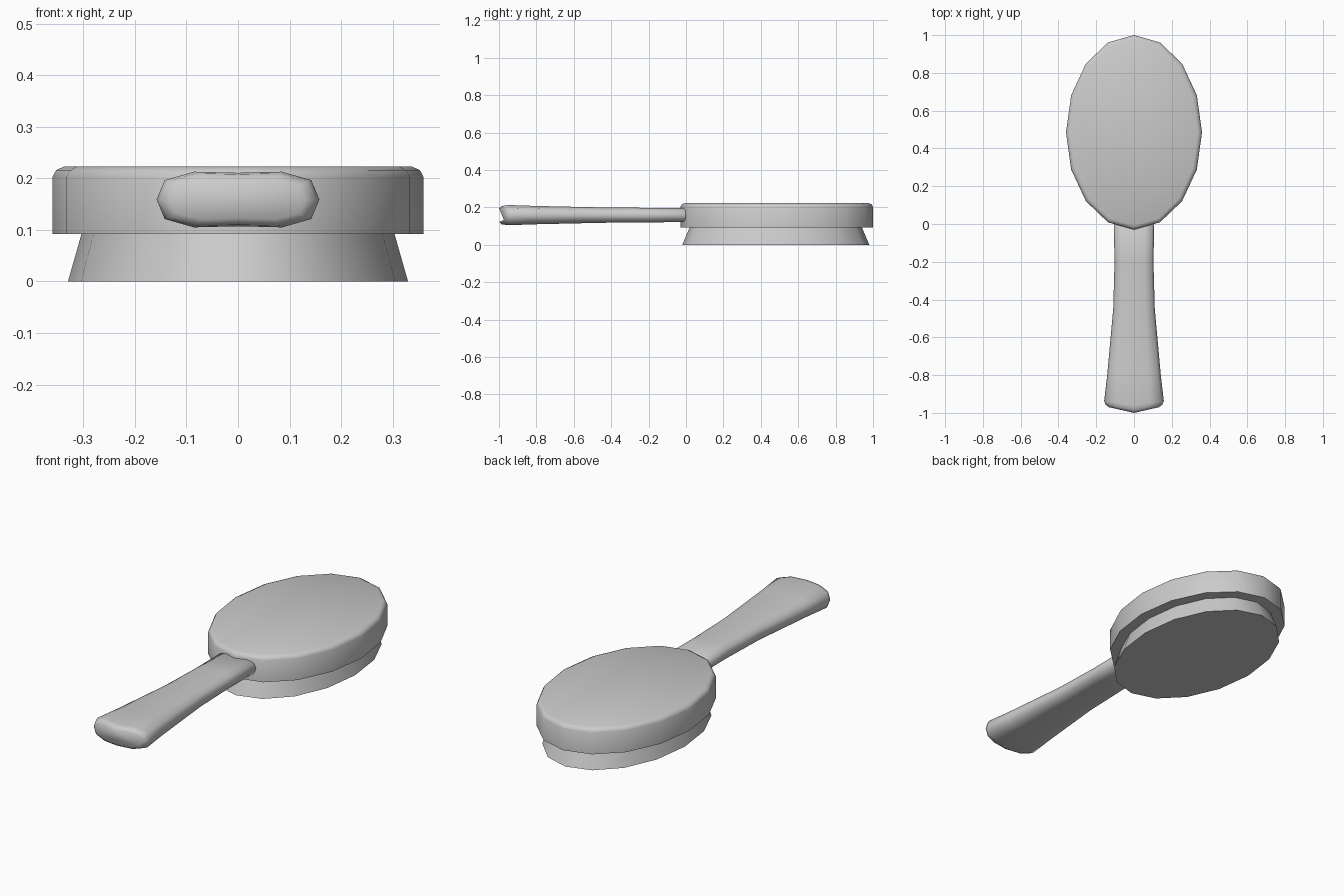
import bpy, bmesh, math

if "Cube" in bpy.data.objects:
    bpy.data.objects.remove(bpy.data.objects["Cube"])


def loft(name, rings, angle=40):
    """Skin a list of equal-length vertex rings and cap both ends."""
    bm = bmesh.new()
    loops = [[bm.verts.new(p) for p in ring] for ring in rings]
    n = len(loops[0])
    for a, b in zip(loops, loops[1:]):
        for i in range(n):
            j = (i + 1) % n
            bm.faces.new((a[i], a[j], b[j], b[i]))
    bm.faces.new(loops[0][::-1])
    bm.faces.new(loops[-1])
    bmesh.ops.recalc_face_normals(bm, faces=bm.faces[:])
    mesh = bpy.data.meshes.new(name)
    bm.to_mesh(mesh)
    bm.free()
    obj = bpy.data.objects.new(name, mesh)
    bpy.context.collection.objects.link(obj)
    bpy.ops.object.select_all(action='DESELECT')
    obj.select_set(True)
    bpy.context.view_layer.objects.active = obj
    bpy.ops.object.shade_smooth_by_angle(angle=math.radians(angle))
    return obj


def oval(rx, ry, cy, z, sides=16):
    return [(rx * math.cos(math.tau * i / sides),
             cy + ry * math.sin(math.tau * i / sides), z) for i in range(sides)]


# Oval brush head with a softened top rim
loft("brush_head", [oval(0.36 - d, 0.515 - d, 0.485, z) for d, z in
                    ((0, 0.092), (0, 0.203), (0.007, 0.216), (0.022, 0.223))])

# Flared bristle block under the head
loft("bristle_block", [oval(0.33, 0.50, 0.48, 0.0), oval(0.303, 0.46, 0.48, 0.095)])

# Flattened twelve-sided handle section, half width 1 and half height 1
quarter = [(1.0, 0.0), (0.90, 0.70), (0.54, 1.0), (0.0, 0.96)]
upper = quarter + [(-x, z) for x, z in quarter[-2::-1]]
section = upper + [(x, -z) for x, z in upper[-2:0:-1]]


def handle_ring(y, w, h, bow):
    return [(w * x, y - bow * (1 - abs(x)), 0.159 + h * z) for x, z in section]


# Handle flaring towards its bowed, rounded butt: y, half width, half height, bow
stations = [(0.005, 0.098, 0.028, 0), (-0.008, 0.107, 0.037, 0),
            (-0.2, 0.103, 0.039, 0), (-0.45, 0.110, 0.041, 0),
            (-0.8, 0.142, 0.049, 0.006), (-0.937, 0.158, 0.054, 0.025),
            (-0.957, 0.150, 0.051, 0.028), (-0.970, 0.132, 0.038, 0.030)]
loft("handle", [handle_ring(*s) for s in stations], 60)
